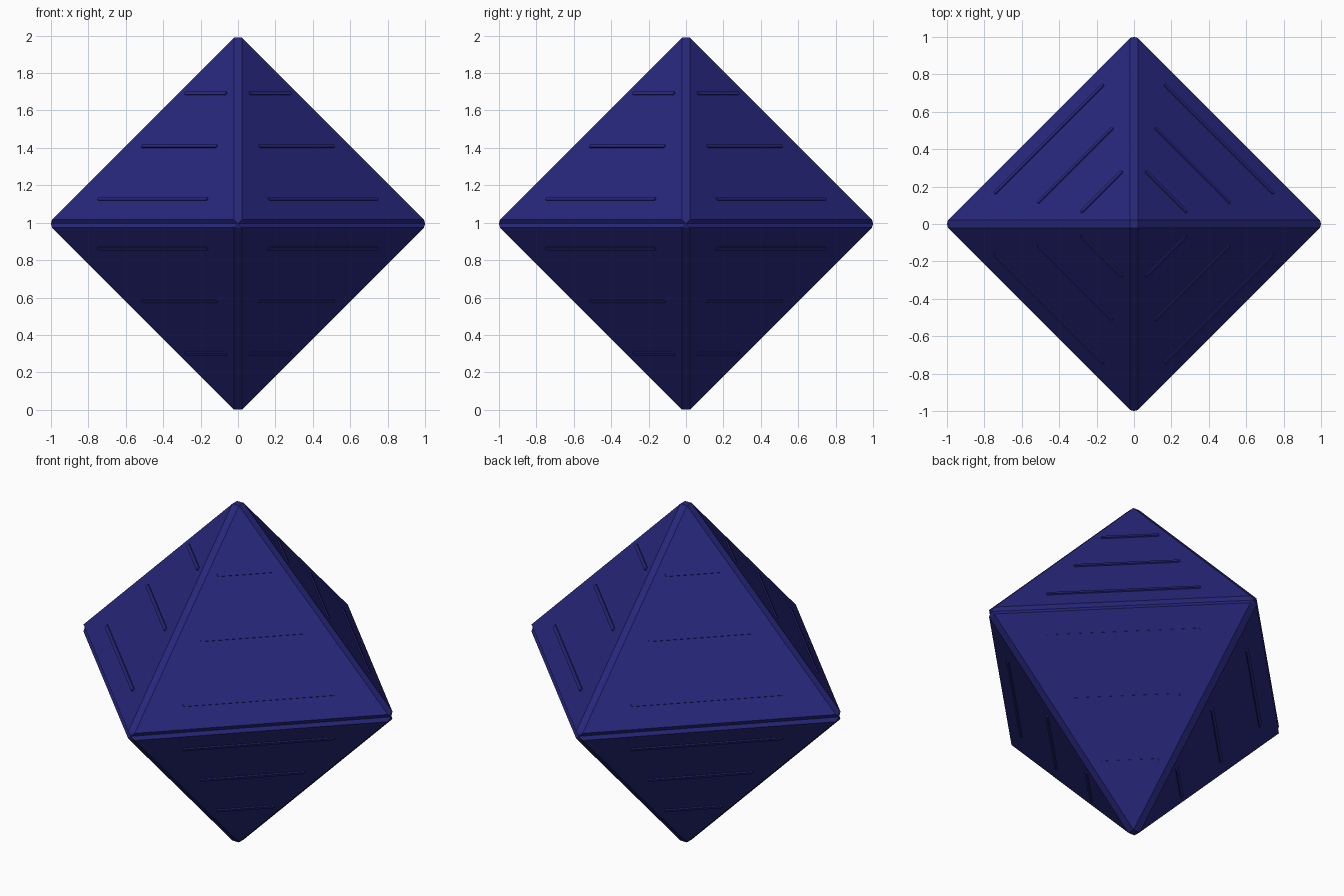
import bpy, bmesh, math
from mathutils import Vector, Matrix

if "Cube" in bpy.data.objects:
    bpy.data.objects.remove(bpy.data.objects["Cube"])

R = 1.037          # tip radius before bevelling
BEVEL = 0.026
MID = 0.995        # height of the seam between both halves

navy = bpy.data.materials.new("navy_blue")
navy.diffuse_color = (0.02, 0.02, 0.2, 1)
navy.use_nodes = True
navy.node_tree.nodes["Principled BSDF"].inputs["Base Color"].default_value = navy.diffuse_color


def add_object(name, bm):
    bmesh.ops.recalc_face_normals(bm, faces=bm.faces)
    mesh = bpy.data.meshes.new(name)
    bm.to_mesh(mesh)
    bm.free()
    mesh.materials.append(navy)
    ob = bpy.data.objects.new(name, mesh)
    bpy.context.collection.objects.link(ob)
    return ob


def half(name, s):
    """Square pyramid with all edges chamfered, leaving a V seam at its base."""
    bm = bmesh.new()
    tip = bm.verts.new((0, 0, MID + s * R))
    ring = [bm.verts.new((R * math.cos(a), R * math.sin(a), MID))
            for a in (i * math.pi / 2 for i in range(4))]
    bm.faces.new(ring)
    for i in range(4):
        bm.faces.new((ring[i], ring[(i + 1) % 4], tip))
    bmesh.ops.recalc_face_normals(bm, faces=bm.faces)
    bmesh.ops.bevel(bm, geom=bm.edges[:], offset=BEVEL, offset_type='OFFSET',
                    segments=1, profile=0.5, affect='EDGES')
    add_object(name, bm)


def bar(name, s, quarter, h):
    """Thin raised bar lying level on one sloping face."""
    a = math.pi / 4 + quarter * math.pi / 2
    out = Vector((math.cos(a), math.sin(a), 0))
    along = Vector((-math.sin(a), math.cos(a), 0))
    normal = (out * math.sqrt(2) + Vector((0, 0, s))).normalized()
    up = normal.cross(along)
    centre = out * ((R - h) / math.sqrt(2)) + Vector((0, 0, MID + s * h))
    length = 0.645 * math.sqrt(2) * (R - h)
    bm = bmesh.new()
    bmesh.ops.create_cube(bm, size=1)
    bmesh.ops.scale(bm, vec=(length, 0.021, 0.014), verts=bm.verts)
    upright = [e for e in bm.edges
               if abs(e.verts[0].co.z - e.verts[1].co.z) > 0.01]
    bmesh.ops.bevel(bm, geom=upright, offset=0.008, segments=2,
                    profile=0.5, affect='EDGES')
    frame = Matrix((along, up, normal)).transposed().to_4x4()
    bmesh.ops.transform(bm, matrix=Matrix.Translation(centre) @ frame,
                        verts=bm.verts)
    add_object(name, bm)


# two pyramid halves, each with three bars on every face
for label, s in (("upper", 1), ("lower", -1)):
    half(label + "_pyramid", s)
    for quarter in range(4):
        for i, h in enumerate((0.131, 0.413, 0.695)):
            bar(f"{label}_bar_{quarter + 1}_{i + 1}", s, quarter, h)
